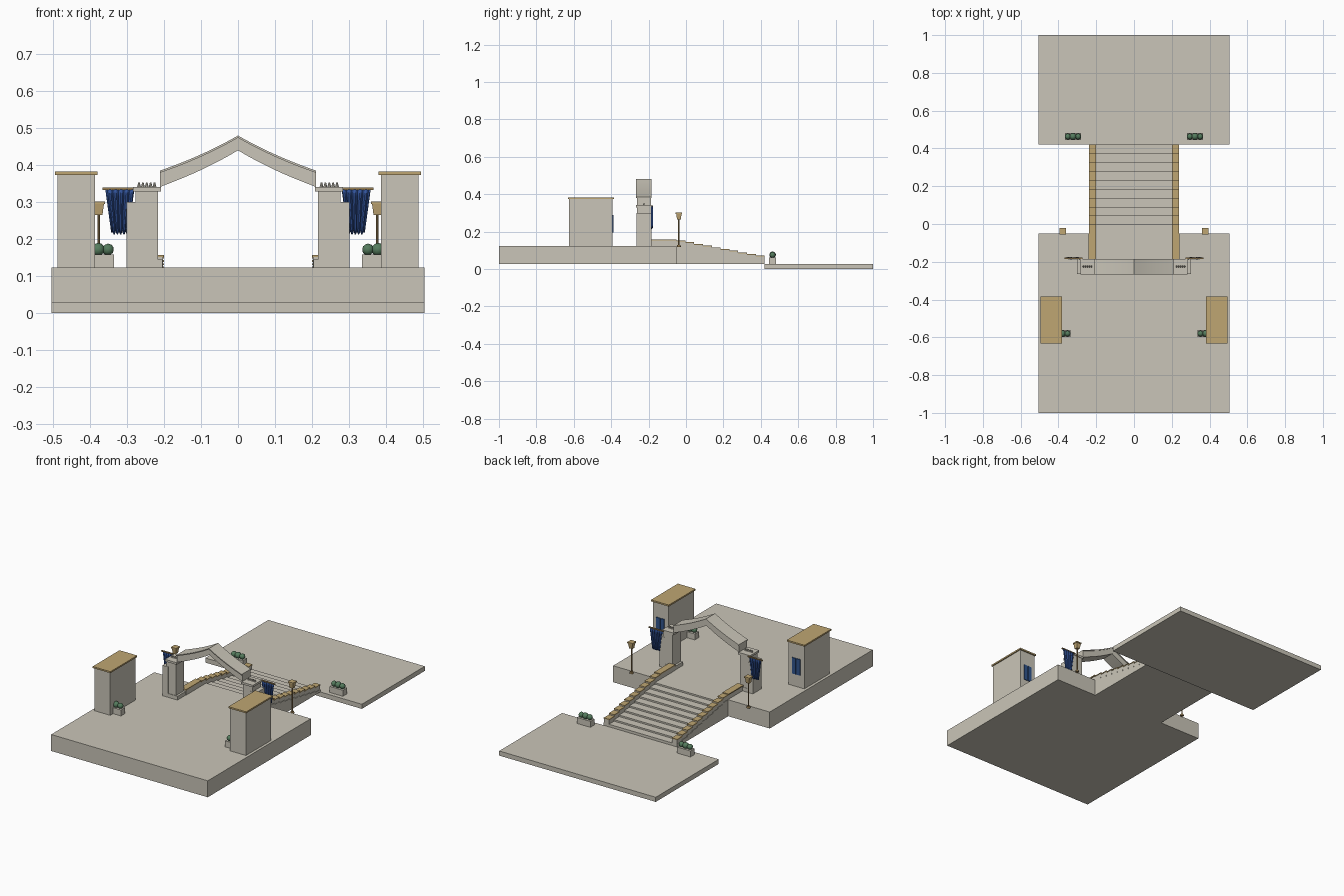
import bpy, bmesh, math
from mathutils import Matrix, Vector

cube = bpy.data.objects.get("Cube")
if cube:
    bpy.data.objects.remove(cube, do_unlink=True)


def material(name, rgb):
    m = bpy.data.materials.new(name)
    m.use_nodes = True
    color = (*rgb, 1)
    m.diffuse_color = color
    m.node_tree.nodes["Principled BSDF"].inputs["Base Color"].default_value = color
    return m


STONE = material("pale stone", (0.59, 0.56, 0.48))
TAN = material("sandy tan", (0.52, 0.38, 0.17))
BRASS = material("dark brass", (0.33, 0.22, 0.09))
BLUE = material("cloth blue", (0.03, 0.085, 0.32))
GLASS = material("window blue", (0.03, 0.09, 0.27))
GREEN = material("leaf green", (0.09, 0.2, 0.11))

GROUND, TERRACE = 0.027, 0.123
EDGE, FOOT = -0.05, 0.42
STEPS = 10


def finish(name, bm, mat):
    bmesh.ops.recalc_face_normals(bm, faces=bm.faces)
    mesh = bpy.data.meshes.new(name)
    bm.to_mesh(mesh)
    bm.free()
    mesh.materials.append(mat)
    ob = bpy.data.objects.new(name, mesh)
    bpy.context.collection.objects.link(ob)
    return ob


def add_box(bm, x, y, z):
    """Box between (min, max) pairs."""
    size = [b - a for a, b in (x, y, z)]
    mid = [(a + b) / 2 for a, b in (x, y, z)]
    bmesh.ops.create_cube(bm, size=1, matrix=Matrix.Translation(mid) @ Matrix.Diagonal((*size, 1)))


def box(name, x, y, z, mat):
    bm = bmesh.new()
    add_box(bm, x, y, z)
    return finish(name, bm, mat)


def cone(name, loc, r1, r2, depth, sides, mat, turn=0):
    bm = bmesh.new()
    bmesh.ops.create_cone(bm, cap_ends=True, segments=sides, radius1=r1, radius2=r2, depth=depth,
                          matrix=Matrix.Translation(loc) @ Matrix.Rotation(turn, 4, "Z"))
    return finish(name, bm, mat)


def prism(name, outline, axis, lo, hi, mat):
    """Extrude a 2D outline along x or y; the outline holds (other axis, z)."""
    bm = bmesh.new()
    verts = [bm.verts.new((lo, a, z) if axis == "x" else (a, lo, z)) for a, z in outline]
    face = bm.faces.new(verts)
    new = bmesh.ops.extrude_face_region(bm, geom=[face])["geom"]
    shift = Vector((hi - lo, 0, 0) if axis == "x" else (0, hi - lo, 0))
    bmesh.ops.translate(bm, verts=[v for v in new if isinstance(v, bmesh.types.BMVert)], vec=shift)
    return finish(name, bm, mat)


def span(s, a, b):
    """Mirror an x range to side s."""
    return tuple(sorted((s * a, s * b)))


# Ground levels
box("lower_plaza", (-0.505, 0.505), (FOOT, 1), (0, GROUND), STONE)
box("upper_terrace", (-0.505, 0.505), (-1, EDGE), (GROUND, TERRACE), STONE)

# Staircase from one stepped profile
run, rise = (FOOT - EDGE) / STEPS, 0.009
profile = [(EDGE, GROUND)]
for i in range(STEPS):
    top = TERRACE - rise * i
    profile += [(EDGE + run * i, top), (EDGE + run * (i + 1), top)]
profile.append((FOOT, GROUND))
prism("staircase", profile, "x", -0.237, 0.237, STONE)

# Arched gable with swept curve
HALF = 0.211


def sweep(base, peak, n=10):
    """Concave curve from left springing to the ridge."""
    pts = []
    for i in range(n + 1):
        t = i / n
        pts.append((-HALF * (1 - t), base + (peak - base) * (0.8 * t + 0.2 * t ** 2.4)))
    return pts


def mirrored(pts):
    return pts + [(-x, z) for x, z in reversed(pts[:-1])]


upper, lower = sweep(0.379, 0.474), sweep(0.341, 0.44)
prism("gable_arch", mirrored(upper) + mirrored(lower)[::-1], "y", -0.262, -0.187, STONE)
coping = [(x, z + 0.006) for x, z in upper]
prism("gable_coping", mirrored(coping) + mirrored(upper)[::-1], "y", -0.268, -0.184, STONE)


def banner(name, s):
    """Tapered pleated cloth hanging from its rod."""
    bm = bmesh.new()
    cols, rows, cx = 30, 6, 0.32
    grid = []
    for r in range(rows + 1):
        t = r / rows
        half = 0.038 * (1 - t) + 0.022 * t
        line = []
        for c in range(cols + 1):
            u = 2 * c / cols - 1
            wave = math.sin(u * math.pi * 5)
            z = 0.334 - 0.117 * t + 0.006 * t * wave
            line.append(bm.verts.new((s * (cx + u * half), -0.181 + 0.005 * wave, z)))
        grid.append(line)
    for r in range(rows):
        for c in range(cols):
            bm.faces.new((grid[r][c], grid[r][c + 1], grid[r + 1][c + 1], grid[r + 1][c]))
    ob = finish(name, bm, BLUE)
    solid = ob.modifiers.new("thickness", "SOLIDIFY")
    solid.thickness = 0.003
    solid.offset = 0


def planter(name, x, y, z):
    """Stone trough with a row of clipped shrubs."""
    box(name + "_trough", (x - 0.043, x + 0.043), (y - 0.019, y + 0.019), (z, z + 0.035), STONE)
    bm = bmesh.new()
    for i in (-1, 0, 1):
        r = 0.018 - 0.002 * abs(i)
        place = Matrix.Translation((x + i * 0.027, y, z + 0.047 + r / 12))
        bmesh.ops.create_icosphere(bm, subdivisions=2, radius=r, matrix=place)
    finish(name + "_shrubs", bm, GREEN)


for side, s in (("left", 1), ("right", -1)):
    # Stepped balustrade with tan caps
    wall, caps = bmesh.new(), bmesh.new()
    outer = span(s, 0.203, 0.235)
    cap = span(s, 0.201, 0.237)
    add_box(wall, outer, (-0.19, EDGE), (TERRACE, TERRACE + 0.028))
    add_box(caps, span(s, 0.201, 0.24), (-0.19, EDGE), (TERRACE + 0.028, TERRACE + 0.034))
    for i in range(STEPS):
        y = (EDGE + run * i, EDGE + run * (i + 1))
        z = TERRACE - rise * i
        add_box(wall, outer, y, (z, z + 0.024))
        add_box(caps, cap, y, (z + 0.024, z + 0.029))
    finish(side + "_balustrade", wall, STONE)
    finish(side + "_balustrade_caps", caps, TAN)

    # Gate pillar
    box(side + "_pillar", span(s, 0.217, 0.278), (-0.262, -0.187), (TERRACE, 0.329), STONE)
    box(side + "_pillar_buttress", span(s, 0.265, 0.302), (-0.265, -0.185), (TERRACE, 0.30), STONE)
    box(side + "_pillar_foot", span(s, 0.205, 0.265), (-0.265, -0.185), (TERRACE, 0.145), STONE)
    box(side + "_pillar_cap", span(s, 0.208, 0.284), (-0.268, -0.184), (0.329, 0.341), STONE)
    for i in range(5):
        cone(f"{side}_finial_{i + 1}", (s * (0.226 + 0.0105 * i), -0.225, 0.347),
             0.005, 0.002, 0.012, 8, STONE)

    # Banner and rod
    banner(side + "_banner", s)
    box(side + "_banner_rod", span(s, 0.272, 0.367), (-0.185, -0.177), (0.333, 0.339), BRASS)

    # Tower with roof slab and two-pane window
    box(side + "_tower", span(s, 0.387, 0.489), (-0.625, -0.392), (TERRACE, 0.373), STONE)
    box(side + "_tower_roof", span(s, 0.381, 0.495), (-0.632, -0.385), (0.373, 0.382), TAN)
    for pane, x in (("inner", 0.424), ("outer", 0.452)):
        box(f"{side}_{pane}_window", span(s, x - 0.012, x + 0.012), (-0.392, -0.387), (0.195, 0.288), GLASS)

    # Street lamp
    lx, ly = s * 0.377, -0.038
    cone(side + "_lamp_foot", (lx, ly, 0.123), 0.011, 0.009, 0.009, 12, BRASS)
    cone(side + "_lamp_post", (lx, ly, 0.195), 0.0035, 0.0035, 0.145, 10, BRASS)
    cone(side + "_lantern", (lx, ly, 0.280), 0.014, 0.02, 0.03, 4, TAN, math.pi / 4)
    box(side + "_lantern_lid", (lx - 0.017, lx + 0.017), (ly - 0.017, ly + 0.017), (0.295, 0.302), TAN)

    # Planters
    planter(side + "_plaza_planter", s * 0.323, 0.463, GROUND)
    planter(side + "_tower_planter", s * 0.379, -0.58, TERRACE)

# Smooth the curved parts
bpy.ops.object.select_all(action="DESELECT")
for ob in bpy.context.scene.objects:
    if ob.type == "MESH" and any(k in ob.name for k in ("gable", "banner", "lamp_", "shrubs")):
        ob.select_set(True)
        bpy.context.view_layer.objects.active = ob
bpy.ops.object.shade_smooth_by_angle(angle=math.radians(35))
